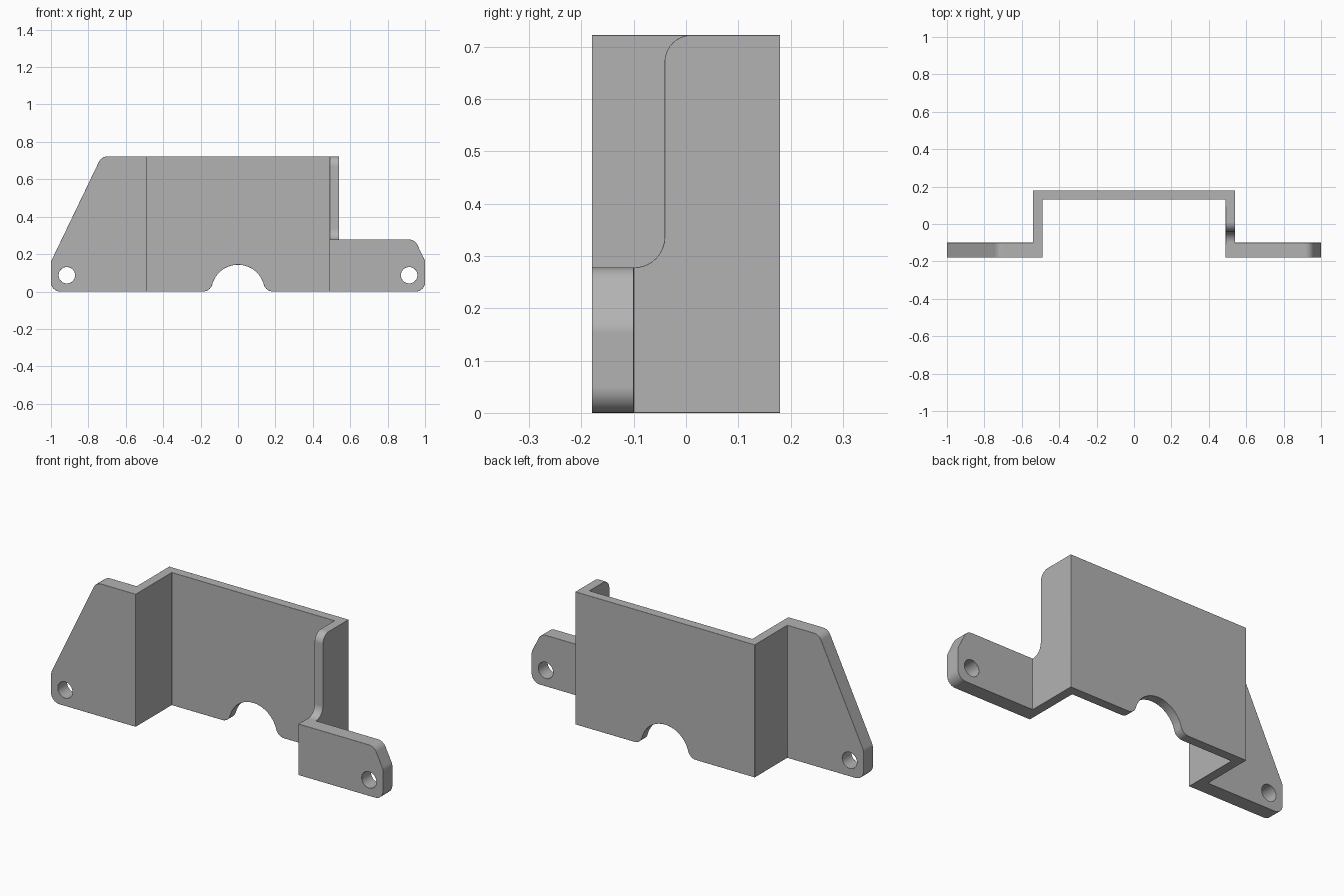
import bpy, math
from mathutils import Vector

cube = bpy.data.objects.get("Cube")
if cube:
    bpy.data.objects.remove(cube, do_unlink=True)

HEIGHT, FLANGE_TOP = 0.722, 0.278

steel = bpy.data.materials.new("plain grey")
steel.use_nodes = True
grey = (0.45, 0.45, 0.45, 1)
steel.diffuse_color = grey
steel.node_tree.nodes["Principled BSDF"].inputs["Base Color"].default_value = grey


def rounded(points, steps=10):
    """Outline from (a, b) or (a, b, radius) corners, with filleted radii."""
    out, n = [], len(points)
    for i, p in enumerate(points):
        c = Vector(p[:2])
        if len(p) == 2:
            out.append(c)
            continue
        u = (Vector(points[i - 1][:2]) - c).normalized()
        v = (Vector(points[(i + 1) % n][:2]) - c).normalized()
        half = u.angle(v) / 2
        centre = c + (u + v).normalized() * p[2] / math.sin(half)
        start = c + u * p[2] / math.tan(half) - centre
        end = c + v * p[2] / math.tan(half) - centre
        turn = math.atan2(start.x * end.y - start.y * end.x, start.dot(end))
        for k in range(steps + 1):
            a = turn * k / steps
            out.append(centre + Vector((start.x * math.cos(a) - start.y * math.sin(a),
                                        start.x * math.sin(a) + start.y * math.cos(a))))
    return out


def prism(name, outline, low, high, place):
    """Extrude a 2D outline; place(a, b, depth) gives the 3D point."""
    n = len(outline)
    verts = [place(a, b, d) for d in (low, high) for a, b in outline]
    faces = [range(n), range(n, 2 * n)]
    faces += [(i, (i + 1) % n, n + (i + 1) % n, n + i) for i in range(n)]
    mesh = bpy.data.meshes.new(name)
    mesh.from_pydata(verts, [], [list(f) for f in faces])
    mesh.materials.append(steel)
    ob = bpy.data.objects.new(name, mesh)
    bpy.context.collection.objects.link(ob)
    bpy.context.view_layer.objects.active = ob
    bpy.ops.object.select_all(action="DESELECT")
    ob.select_set(True)
    bpy.ops.object.mode_set(mode="EDIT")
    bpy.ops.mesh.select_all(action="SELECT")
    bpy.ops.mesh.normals_make_consistent(inside=False)
    bpy.ops.object.mode_set(mode="OBJECT")
    return ob


def activate(ob):
    bpy.ops.object.select_all(action="DESELECT")
    ob.select_set(True)
    bpy.context.view_layer.objects.active = ob


def carve(ob, tool, operation):
    activate(ob)
    mod = ob.modifiers.new("carve", "BOOLEAN")
    mod.operation, mod.solver, mod.object = operation, "EXACT", tool
    bpy.ops.object.modifier_apply(modifier=mod.name)
    bpy.data.objects.remove(tool, do_unlink=True)


def along_y(a, b, d):
    return (a, d, b)


# Folded hat section, seen from above
half_plan = [(1.1, -0.1), (0.54, -0.1), (0.54, 0.18)]
half_inner = [(0.49, 0.13), (0.49, -0.18), (1.1, -0.18)]
plan = half_plan + [(-x, y) for x, y in reversed(half_plan)]
plan += [(-x, y) for x, y in reversed(half_inner)] + half_inner
bracket = prism("mounting_bracket", plan, -0.1, 0.9, lambda a, b, d: (a, b, d))

# Front silhouette with arched notch in the lower edge
R, r = 0.143, 0.05
cx = math.sqrt((R + r) ** 2 - r ** 2)
tilt = math.atan2(r, cx)
arch = []
for k in range(9):
    a = -math.pi / 2 - (math.pi / 2 - tilt) * k / 8
    arch.append((cx + r * math.cos(a), r + r * math.sin(a)))
for k in range(1, 17):
    a = tilt + (math.pi / 2 - tilt) * k / 16
    arch.append((R * math.cos(a), R * math.sin(a)))
arch += [(-x, z) for x, z in reversed(arch[:-1])]
front = [(-1, 0, 0.05), (-1, 0.16, 0.05), (-0.73, HEIGHT, 0.05), (0.6, HEIGHT),
         (0.6, FLANGE_TOP), (0.945, FLANGE_TOP, 0.05), (1, 0.165, 0.05), (1, 0, 0.05)]
carve(bracket, prism("silhouette", rounded(front) + [Vector(p) for p in arch],
                     -0.4, 0.4, along_y), "INTERSECT")

# Swept relief above the low flange
relief = [(-0.4, FLANGE_TOP), (-0.041, FLANGE_TOP, 0.058), (-0.041, HEIGHT + 0.0003, 0.052),
          (0.1, HEIGHT + 0.0003), (0.1, 0.9), (-0.4, 0.9)]
carve(bracket, prism("relief", rounded(relief), 0.3, 0.65,
                     lambda a, b, d: (d, a, b)), "DIFFERENCE")

# Bolt holes
for x in (-0.915, 0.915):
    circle = [(x + 0.044 * math.cos(k * math.tau / 32), 0.087 + 0.044 * math.sin(k * math.tau / 32))
              for k in range(32)]
    carve(bracket, prism("hole", circle, -0.4, 0.0, along_y), "DIFFERENCE")

# Softened edges
activate(bracket)
bpy.ops.object.mode_set(mode="EDIT")
bpy.ops.mesh.select_all(action="SELECT")
bpy.ops.mesh.remove_doubles(threshold=0.0005)
bpy.ops.mesh.dissolve_limited(angle_limit=0.01)
bpy.ops.object.mode_set(mode="OBJECT")
bpy.ops.object.shade_smooth_by_angle(angle=math.radians(35))
bevel = bracket.modifiers.new("soft edges", "BEVEL")
bevel.width, bevel.segments = 0.004, 2
bevel.limit_method, bevel.angle_limit = "ANGLE", math.radians(50)
weighted = bracket.modifiers.new("flat shading", "WEIGHTED_NORMAL")
weighted.keep_sharp = True
